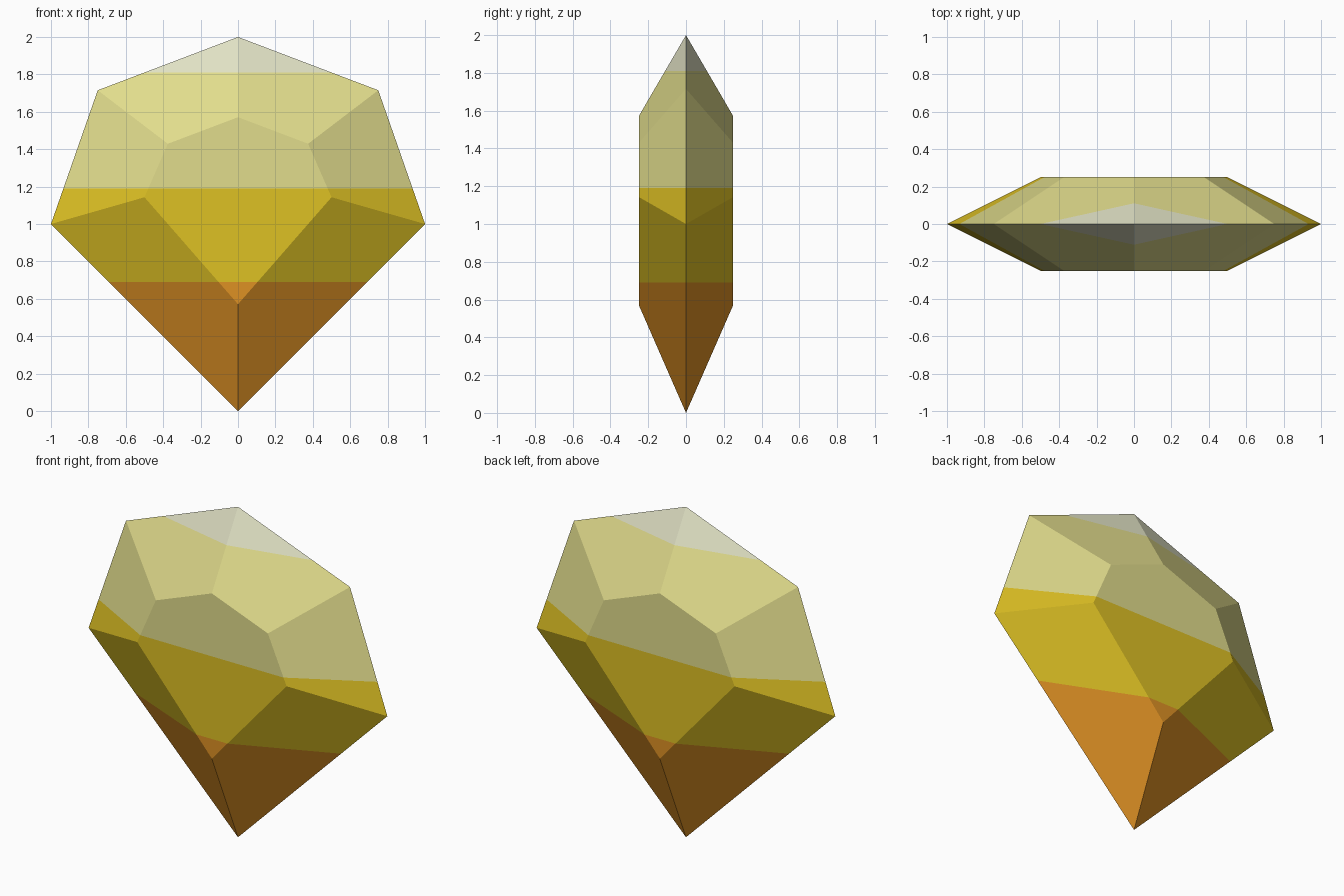
import bpy, bmesh

if "Cube" in bpy.data.objects:
    bpy.data.objects.remove(bpy.data.objects["Cube"])


def material(name, rgb):
    # 0-255 screen colour to linear
    lin = [((c / 255 + 0.055) / 1.055) ** 2.4 for c in rgb]
    m = bpy.data.materials.new(name)
    m.diffuse_color = (*lin, 1)
    m.use_nodes = True
    m.node_tree.nodes["Principled BSDF"].inputs["Base Color"].default_value = m.diffuse_color
    return m


# Colour bands from bottom to top, and the heights that part them
bands = [material("amber orange", (222, 145, 36)),
         material("golden yellow", (222, 193, 36)),
         material("pale yellow", (225, 220, 140)),
         material("ivory white", (224, 225, 196))]
cuts = [0.69, 1.19, 1.81]

# Girdle outline (y = 0) and the smaller table outline (y = +-0.25)
girdle = [(0, 0), (1, 1), (0.75, 1.715), (0, 2), (-0.75, 1.715), (-1, 1)]
table = [(0, 0.571), (0.5, 1.143), (0.375, 1.429), (0, 1.571),
         (-0.375, 1.429), (-0.5, 1.143)]

bm = bmesh.new()
rim = [bm.verts.new((x, 0, z)) for x, z in girdle]
for side in (-1, 1):
    face = [bm.verts.new((x, side * 0.25, z)) for x, z in table]
    bm.faces.new(face)
    for i in range(6):
        j = (i + 1) % 6
        bm.faces.new((rim[i], rim[j], face[j], face[i]))
bmesh.ops.recalc_face_normals(bm, faces=bm.faces)

# Cut the facets level at each colour change
for z in cuts:
    bmesh.ops.bisect_plane(bm, geom=bm.verts[:] + bm.edges[:] + bm.faces[:],
                           plane_co=(0, 0, z), plane_no=(0, 0, 1))
for f in bm.faces:
    mid = f.calc_center_median().z
    f.material_index = sum(mid > z for z in cuts)

mesh = bpy.data.meshes.new("gemstone")
bm.to_mesh(mesh)
bm.free()
for m in bands:
    mesh.materials.append(m)
bpy.context.collection.objects.link(bpy.data.objects.new("gemstone", mesh))
